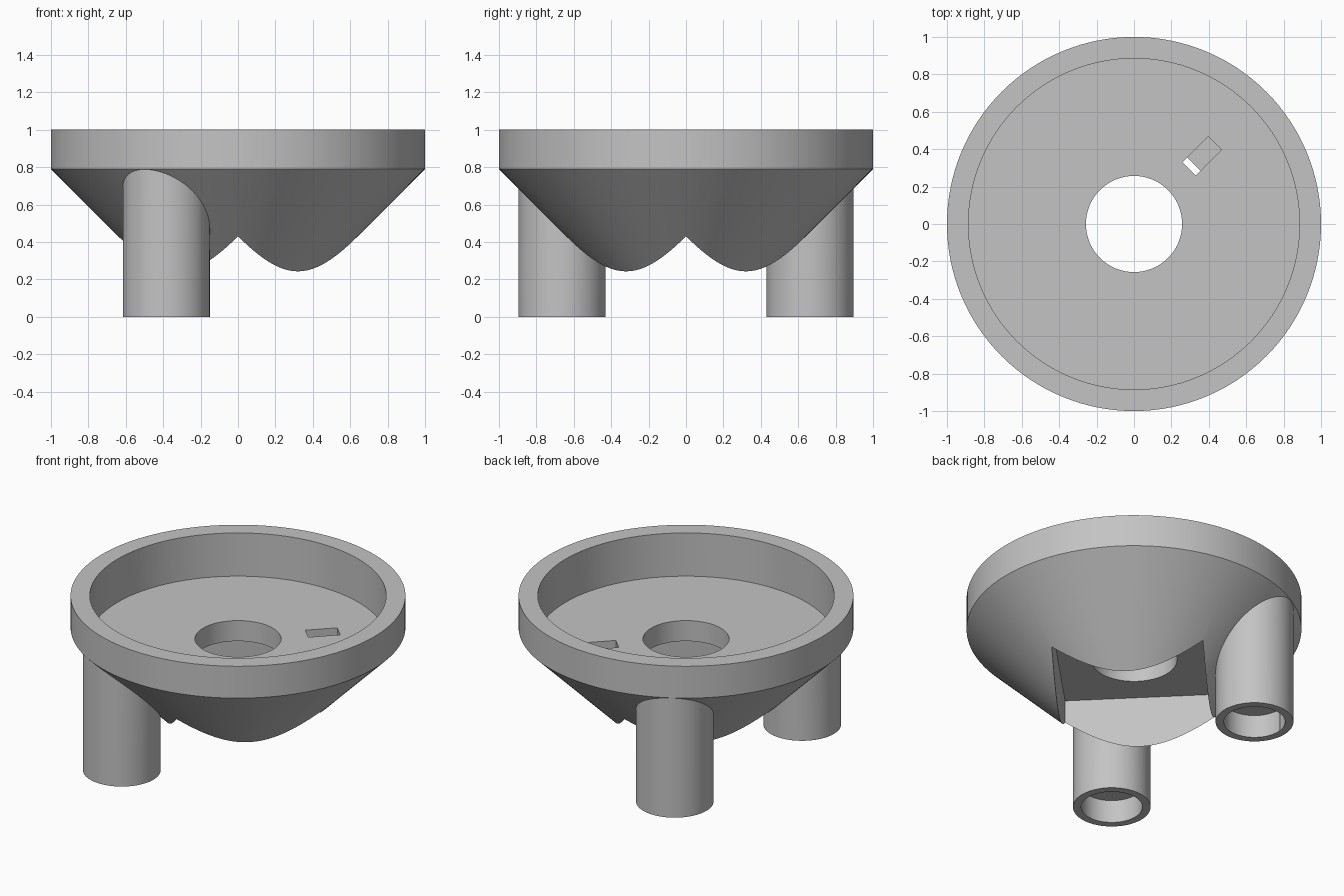
import bpy, bmesh, math
from mathutils import Matrix

SEGMENTS = 128
RIM_Z, FLOOR_Z, CEILING_Z = 0.79, 0.715, 0.58   # rim base, dish floor, underside pocket top

if "Cube" in bpy.data.objects:
    bpy.data.objects.remove(bpy.data.objects["Cube"], do_unlink=True)

grey = bpy.data.materials.new("plain_grey")
grey.use_nodes = True
colour = (0.55, 0.55, 0.55, 1)
grey.diffuse_color = colour
grey.node_tree.nodes["Principled BSDF"].inputs["Base Color"].default_value = colour


def finish(name, bm):
    bmesh.ops.recalc_face_normals(bm, faces=bm.faces)
    mesh = bpy.data.meshes.new(name)
    bm.to_mesh(mesh)
    bm.free()
    mesh.materials.append(grey)
    obj = bpy.data.objects.new(name, mesh)
    bpy.context.collection.objects.link(obj)
    return obj


def turned(name, profile):
    """Solid of revolution from (radius, z) points that start and end on the axis."""
    bm = bmesh.new()
    verts = [bm.verts.new((r, 0, z)) for r, z in profile]
    edges = [bm.edges.new(pair) for pair in zip(verts, verts[1:])]
    bmesh.ops.spin(bm, geom=verts + edges, cent=(0, 0, 0), axis=(0, 0, 1),
                   angle=math.tau, steps=SEGMENTS)
    bmesh.ops.remove_doubles(bm, verts=bm.verts, dist=0.0001)
    return finish(name, bm)


def cylinder(name, radius, z0, z1, x=0, y=0):
    obj = turned(name, [(0, z0), (radius, z0), (radius, z1), (0, z1)])
    obj.data.transform(Matrix.Translation((x, y, 0)))
    return obj


def diagonal_box(name, length, width, z0, z1, distance=0):
    """Box turned 45 degrees, its middle at a distance along the diagonal."""
    bm = bmesh.new()
    bmesh.ops.create_cube(bm, size=1)
    bm.transform(Matrix.Rotation(math.pi / 4, 4, 'Z')
                 @ Matrix.Translation((distance, 0, (z0 + z1) / 2))
                 @ Matrix.Diagonal((length, width, z1 - z0, 1)))
    return finish(name, bm)


def combine(target, tool, operation):
    mod = target.modifiers.new(tool.name, 'BOOLEAN')
    mod.operation, mod.solver, mod.object = operation, 'EXACT', tool
    bpy.context.view_layer.objects.active = target
    bpy.ops.object.modifier_apply(modifier=mod.name)
    bpy.data.objects.remove(tool, do_unlink=True)


# Upright rim on a 45 degree cone
bowl = turned("bowl_with_legs", [(0, 0.09), (0.3, 0.09), (1, RIM_Z), (1, 1), (0, 1)])

# Pocket under the bowl, open at the bottom
combine(bowl, diagonal_box("pocket", 0.906, 0.906, -0.5, CEILING_Z), 'DIFFERENCE')

# Two legs on the right-hand side with blind sockets in their feet
leg_x, leg_y = -0.383, 0.663
for side in (-1, 1):
    combine(bowl, cylinder("leg", 0.232, 0, 0.8, leg_x, side * leg_y), 'UNION')
    combine(bowl, cylinder("socket", 0.183, -0.2, 0.15, leg_x, side * leg_y), 'DIFFERENCE')

# Dish recess, centre hole and cable slot
combine(bowl, cylinder("recess", 0.885, FLOOR_Z, 1.2), 'DIFFERENCE')
combine(bowl, cylinder("centre_hole", 0.257, 0.4, 0.9), 'DIFFERENCE')
combine(bowl, diagonal_box("slot", 0.194, 0.1, 0.5, 0.9, 0.514), 'DIFFERENCE')

# Smooth round walls, crisp edges
bpy.ops.object.select_all(action='DESELECT')
bowl.select_set(True)
bpy.context.view_layer.objects.active = bowl
bpy.ops.object.shade_smooth_by_angle(angle=math.radians(30))
